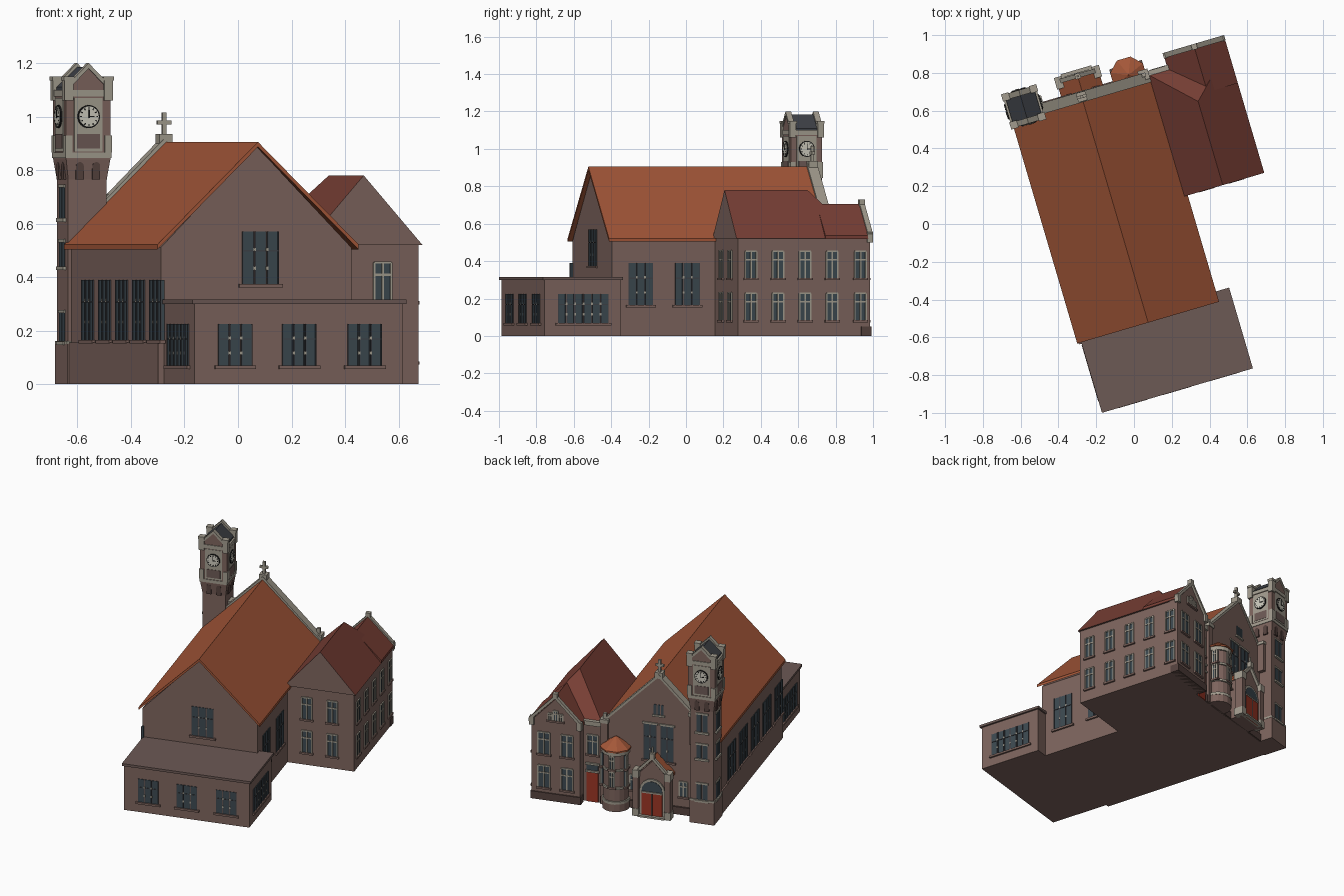
import bpy, bmesh
from math import sin, cos, pi, radians, sqrt

if "Cube" in bpy.data.objects:
    bpy.data.objects.remove(bpy.data.objects["Cube"])

YAW = radians(16.4)  # the whole building is turned on its plot
COL = dict(brick=(.205, .127, .109), dark=(.09, .055, .048), roof=(.37, .095, .04),
           wing_roof=(.19, .05, .036), flat_roof=(.15, .1, .09), stone=(.36, .33, .27),
           glass=(.045, .066, .08), red=(.32, .035, .018), slate=(.05, .055, .065),
           dial=(.6, .58, .5), black=(.01, .01, .01))
NAMES = list(COL)
MATS = []
for n, c in COL.items():
    m = bpy.data.materials.new(n)
    m.diffuse_color = (*c, 1)
    m.use_nodes = True
    m.node_tree.nodes["Principled BSDF"].inputs["Base Color"].default_value = m.diffuse_color
    MATS.append(m)

# wall frames: a runs along the wall, d points outward, p is the wall plane
FRAME = dict(F=lambda p, a, d, z: (a, p - d, z), B=lambda p, a, d, z: (a, p + d, z),
             R=lambda p, a, d, z: (p + d, a, z), L=lambda p, a, d, z: (p - d, a, z))


class Part:
    def __init__(self, name):
        self.name, self.bm = name, bmesh.new()

    def face(self, vs, mat):
        self.bm.faces.new(vs).material_index = NAMES.index(mat)

    def prism(self, f, p, pts, d0, d1, mat):
        lo, hi = [[self.bm.verts.new(FRAME[f](p, a, d, z)) for a, z in pts] for d in (d0, d1)]
        self.face(lo[::-1], mat)
        self.face(hi, mat)
        for i in range(len(pts)):
            j = (i + 1) % len(pts)
            self.face([lo[i], lo[j], hi[j], hi[i]], mat)

    def rect(self, f, p, a0, a1, z0, z1, d0, d1, mat):
        self.prism(f, p, [(a0, z0), (a1, z0), (a1, z1), (a0, z1)], d0, d1, mat)

    def box(self, x0, x1, y0, y1, z0, z1, mat):
        self.rect('B', 0, x0, x1, z0, z1, y0, y1, mat)

    def loft(self, cx, cy, prof, n, mat):
        rings = [[self.bm.verts.new((cx + r * cos(2 * pi * (i + .5) / n), cy + r * sin(2 * pi * (i + .5) / n), z))
                  for i in range(n)] for r, z in prof]
        self.face(rings[0][::-1], mat)
        self.face(rings[-1], mat)
        for lo, hi in zip(rings, rings[1:]):
            for i in range(n):
                j = (i + 1) % n
                self.face([lo[i], lo[j], hi[j], hi[i]], mat)

    def done(self):
        bmesh.ops.recalc_face_normals(self.bm, faces=self.bm.faces)
        me = bpy.data.meshes.new(self.name)
        self.bm.to_mesh(me)
        self.bm.free()
        for m in MATS:
            me.materials.append(m)
        ob = bpy.data.objects.new(self.name, me)
        ob.rotation_euler.z = YAW
        bpy.context.collection.objects.link(ob)


def house(a0, a1, ze, za, zb=0):
    return [(a0, zb), (a1, zb), (a1, ze), ((a0 + a1) / 2, za), (a0, ze)]


def chevron(a0, a1, ze, za, t):
    m = (a0 + a1) / 2
    return [(a0, ze), (m, za), (a1, ze), (a1, ze - t), (m, za - t), (a0, ze - t)]


def arch(a, w, z0, z1):
    r = w / 2
    return [(a - r, z0), (a + r, z0)] + [(a + r * cos(pi * i / 8), z1 - r + r * sin(pi * i / 8)) for i in range(9)]


def disc(a, z, r, n=24):
    return [(a + r * cos(2 * pi * i / n), z + r * sin(2 * pi * i / n)) for i in range(n)]


def lights(P, f, p, a, w, z0, z1, n):
    """Row of narrow leaded lights with a brick sill and small stone blocks."""
    s = w / n
    for i in range(n):
        c = a - w / 2 + s * (i + .5)
        h = s * .42
        P.rect(f, p, c - h, c + h, z0, z1, -.01, .003, 'glass')
        for e in (-h, h):
            P.rect(f, p, c + e - .002, c + e + .002, z0, z1, 0, .006, 'slate')
        P.rect(f, p, c - h, c + h, z0 + (z1 - z0) * .62, z0 + (z1 - z0) * .65, 0, .006, 'slate')
        if i:
            for k in (.3, .66):
                zc = z0 + (z1 - z0) * k
                P.rect(f, p, c - s / 2 - .005, c - s / 2 + .005, zc - .006, zc + .006, 0, .007, 'stone')
    P.rect(f, p, a - w / 2 - .012, a + w / 2 + .012, z0 - .013, z0, -.01, .012, 'brick')


def sash(P, f, p, a, w, z0, z1):
    """Pale-framed cross window."""
    P.rect(f, p, a - w / 2, a + w / 2, z0, z1, -.01, .003, 'glass')
    for e in (-w / 2, 0, w / 2):
        P.rect(f, p, a + e - .004, a + e + .004, z0, z1, 0, .007, 'stone')
    for k in (.68, 1):
        zc = z0 + (z1 - z0) * k
        P.rect(f, p, a - w / 2, a + w / 2, zc - .004, zc + .004, 0, .007, 'stone')
    P.rect(f, p, a - w / 2 - .01, a + w / 2 + .01, z0 - .012, z0, -.01, .012, 'brick')


# nave walls, steep roof and side windows
N = Part('nave')
N.prism('B', 0, house(-.448, .295, .51, .89), -.5, .72, 'brick')
N.box(-.458, -.44, -.5, .72, 0, .155, 'brick')
N.prism('B', 0, chevron(-.467, .316, .522, .905, .018), -.522, .715, 'roof')
for v in (.46, .235, .01, -.215, -.44):
    lights(N, 'L', -.448, v, .155, .165, .39, 3)
for v in (-.34, -.08):
    lights(N, 'R', .295, v, .14, .165, .39, 3)
lights(N, 'F', -.5, -.06, .145, .375, .57, 3)
N.done()

# nave rear facade: parapet gable, coping, cross and tall windows
G = Part('facade_gable')
G.prism('B', 0, house(-.445, .295, .535, .905), .7, .745, 'brick')
G.prism('B', 0, chevron(-.45, .3, .55, .925, .02), .695, .752, 'stone')
G.box(-.1, -.05, .7, .75, .895, .935, 'stone')
G.box(-.083, -.067, .717, .733, .93, 1.015, 'stone')
G.box(-.102, -.048, .717, .733, .97, .985, 'stone')
for a in (-.13, -.02):
    lights(G, 'B', .745, a, .085, .34, .58, 2)
    G.rect('B', .745, a - .05, a + .05, .58, .592, 0, .008, 'stone')
for a in (-.098, -.075, -.052):
    G.prism('B', .745, arch(a, .017, .65, .72), -.01, .004, 'glass')
G.rect('B', .745, -.115, -.035, .638, .65, 0, .01, 'stone')
for a in (.085, -.235):
    sash(G, 'B', .745, a, .05, .12, .22)
G.box(.25, .295, .72, .765, 0, .55, 'brick')   # pier beside the turret
G.box(.245, .3, .715, .77, .55, .575, 'stone')
G.box(.262, .283, .732, .753, .575, .61, 'stone')
G.box(-.31, .3, .74, .757, 0, .05, 'dark')
G.done()

# low front annex with flat roof
A = Part('annex')
A.box(-.435, .376, -.9, -.475, 0, .302, 'brick')
A.box(-.445, .388, -.911, -.465, .3, .316, 'flat_roof')
for a in (-.277, -.027, .228):
    lights(A, 'F', -.9, a, .135, .07, .225, 3)
lights(A, 'R', .376, -.684, .285, .07, .225, 6)
lights(A, 'L', -.435, -.69, .285, .07, .225, 6)
A.done()

# side wing: body, hipped roof, rear gable bay
W = Part('wing')
W.box(.29, .726, .075, .745, 0, .53, 'brick')
V = [W.bm.verts.new(c) for c in ((.28, .065, .52), (.738, .065, .52), (.738, .752, .52), (.28, .752, .52),
                                 (.509, .065, .78), (.509, .527, .78))]
for idx, m in (((0, 1, 4), 'brick'), ((1, 2, 5, 4), 'wing_roof'), ((2, 3, 5), 'wing_roof'),
               ((3, 0, 4, 5), 'wing_roof'), ((0, 3, 2, 1), 'brick')):
    W.face([V[i] for i in idx], m)
W.prism('B', 0, house(.412, .726, .525, .69), .6, .812, 'brick')
W.prism('B', 0, chevron(.403, .738, .537, .705, .018), .56, .8, 'wing_roof')
W.prism('B', 0, chevron(.4, .74, .545, .718, .024), .797, .825, 'stone')
for a in (.415, .722):
    W.box(a - .015, a + .015, .795, .825, .5, .555, 'stone')
W.box(.556, .586, .795, .825, .695, .73, 'stone')
for z in (.085, .31):
    for v in (.147, .298, .449, .6, .757):
        sash(W, 'R', .726, v, .062, z, z + .142)
    for a in (.42, .585):
        sash(W, 'F', .075, a, .065, z, z + .145)
    for a in (.495, .645):
        sash(W, 'B', .812, a, .075, z, z + .145)
sash(W, 'B', .745, .352, .07, .32, .45)
for a, h in ((.535, .045), (.569, .065), (.603, .045)):
    sash(W, 'B', .812, a, .026, .545, .545 + h)
W.rect('B', .745, .315, .39, 0, .2, 0, .006, 'red')   # side door
W.rect('B', .745, .315, .39, .2, .25, 0, .005, 'glass')
for z in (.2, .25):
    W.rect('B', .745, .308, .397, z, z + .012, 0, .014, 'stone')
W.rect('B', .745, .29, .41, .515, .545, -.02, .012, 'stone')
W.rect('B', .812, .405, .73, 0, .05, -.05, .008, 'dark')
W.done()

# round stair turret
T = Part('turret')
cx, cy = .195, .765
T.loft(cx, cy, [(.085, 0), (.085, .05), (.078, .06), (.078, .4)], 16, 'brick')
for z, h in ((.05, .018), (.15, .014), (.27, .014), (.375, .03)):
    T.loft(cx, cy, [(.087, z), (.087, z + h)], 16, 'stone')
T.loft(cx, cy, [(.098, .4), (.098, .41), (.004, .475)], 8, 'roof')
for z0, z1 in ((.165, .265), (.285, .37)):
    sash(T, 'B', cy + .078, cx, .034, z0, z1)
    sash(T, 'L', cx - .078, cy + .03, .034, z0, z1)
    sash(T, 'R', cx + .078, cy + .03, .034, z0, z1)
T.done()

# entrance porch with arched doorway
E = Part('porch')
E.prism('B', 0, house(-.165, .035, .27, .375), .74, .835, 'brick')
E.prism('B', 0, chevron(-.18, .05, .28, .395, .015), .74, .828, 'roof')
E.prism('B', 0, chevron(-.18, .05, .29, .41, .024), .825, .848, 'stone')
for a in (-.168, .038):
    E.box(a - .018, a + .018, .8, .858, 0, .28, 'brick')
    E.box(a - .021, a + .021, .797, .861, 0, .05, 'stone')
    E.box(a - .021, a + .021, .797, .861, .26, .31, 'stone')
E.box(-.08, -.05, .82, .85, .39, .43, 'stone')
E.box(-.07, -.06, .83, .84, .43, .47, 'stone')
E.prism('B', .835, arch(-.065, .165, 0, .255), 0, .01, 'stone')
E.prism('B', .835, arch(-.065, .135, 0, .24), .01, .012, 'glass')
E.rect('B', .835, -.132, .002, 0, .16, .01, .015, 'red')
E.rect('B', .835, -.132, .002, .16, .17, .01, .018, 'stone')
E.rect('B', .835, -.068, -.062, 0, .16, .01, .018, 'dark')
E.box(-.15, .02, .83, .87, 0, .012, 'stone')
E.done()

# clock tower: shaft, flared corbel, belfry, gabled slate cap
K = Part('clock_tower')
tx, ty, q = -.385, .76, sqrt(2)
K.loft(tx, ty, [(.08 * q, 0), (.08 * q, .15), (.075 * q, .158), (.075 * q, .765), (.086 * q, .84), (.086 * q, 1.08)], 4, 'brick')
for z, h, r in ((.15, .012, .081), (.845, .02, .09), (1.075, .025, .091)):
    K.loft(tx, ty, [(r * q, z), (r * q, z + h)], 4, 'stone')
for sx in (-1, 1):
    for sy in (-1, 1):
        x, y = tx + sx * .077, ty + sy * .077
        K.box(x - .014, x + .014, y - .014, y + .014, .865, .93, 'stone')
        K.box(x - .017, x + .017, y - .017, y + .017, 1.06, 1.14, 'stone')
        K.box(x - .02, x + .02, y - .02, y + .02, 1.135, 1.15, 'stone')
K.prism('B', 0, house(tx - .08, tx + .08, 1.11, 1.185, 1.08), ty - .08, ty + .08, 'slate')
for f, c, p in (('F', tx, ty - .086), ('B', tx, ty + .086), ('R', ty, tx + .086), ('L', ty, tx - .086)):
    K.rect(f, p, c - .055, c + .055, .87, 1.07, -.01, .003, 'stone')
    K.rect(f, p, c - .045, c + .045, .88, .935, 0, .005, 'flat_roof')
    K.prism(f, p, disc(c, 1, .043), 0, .009, 'black')
    K.prism(f, p, disc(c, 1, .038), 0, .011, 'dial')
    for i in range(12):
        t = i * pi / 6
        K.prism(f, p, [(c + r * cos(t + e), 1 + r * sin(t + e)) for r, e in
                       ((.028, -.07), (.035, -.06), (.035, .06), (.028, .07))], .01, .0125, 'black')
    s = 1 if f in 'FR' else -1
    K.rect(f, p, c - .0018, c + .0018, .995, 1.027, .01, .014, 'black')
    K.rect(f, p, min(c, c + s * .02), max(c, c + s * .02), .998, 1.002, .01, .014, 'black')
    for e in (-.032, .032):   # blind arches and belfry slits
        K.prism(f, p, arch(c + e, .03, .765, .83), -.012, -.001, 'dark')
    if f in 'FB':
        K.prism(f, p, house(c - .075, c + .075, 1.11, 1.185, 1.08), -.02, 0, 'brick')
        K.prism(f, p, chevron(c - .075, c + .075, 1.125, 1.2, .02), -.025, .006, 'stone')
    if f in 'LB':
        w = p - .011 if f == 'B' else p + .011
        for z0, z1 in ((.62, .735), (.44, .53), (.16, .265)):
            for e in (-.02, .02):
                K.rect(f, w, c + e - .015, c + e + .015, z0, z1, -.01, .003, 'glass')
            K.rect(f, w, c - .045, c + .045, z0 - .014, z0, -.01, .012, 'stone')
            K.rect(f, w, c - .04, c + .04, z1, z1 + .012, -.01, .006, 'stone')
K.box(tx + .06, tx + .1, ty - .03, ty + .03, .5, .69, 'brick')   # buttress
K.box(tx + .06, tx + .105, ty - .033, ty + .033, .69, .71, 'stone')
K.done()
